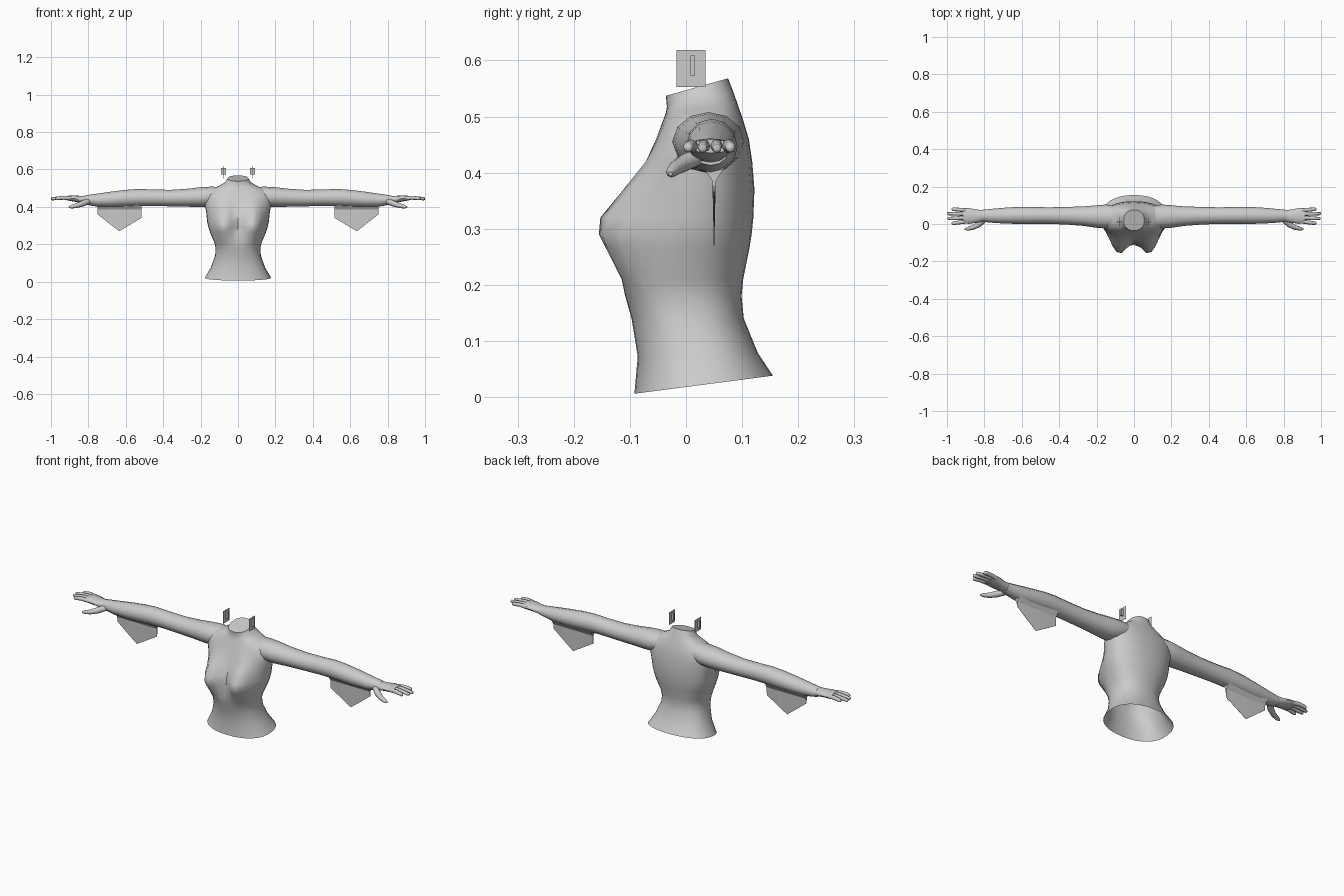
import bpy, bmesh
from math import sin, cos, pi, exp, copysign
from mathutils import Vector

if "Cube" in bpy.data.objects:
    bpy.data.objects.remove(bpy.data.objects["Cube"])


def finish(name, bm, mirror=False, smooth=True):
    bmesh.ops.recalc_face_normals(bm, faces=bm.faces)
    me = bpy.data.meshes.new(name)
    bm.to_mesh(me)
    bm.free()
    ob = bpy.data.objects.new(name, me)
    bpy.context.collection.objects.link(ob)
    if mirror:
        ob.modifiers.new("Mirror", 'MIRROR')
    if smooth:
        bpy.ops.object.select_all(action='DESELECT')
        ob.select_set(True)
        bpy.context.view_layer.objects.active = ob
        bpy.ops.object.shade_smooth_by_angle(angle=0.9)
    return ob


def loft(bm, rings, cap_start=True, cap_end=True):
    loops = [[bm.verts.new(p) for p in r] for r in rings]
    n = len(loops[0])
    for a, b in zip(loops, loops[1:]):
        for i in range(n):
            j = (i + 1) % n
            bm.faces.new((a[i], a[j], b[j], b[i]))
    if cap_start:
        bm.faces.new(loops[0])
    if cap_end:
        bm.faces.new(loops[-1])


def arm_ring(x, y, z, ry, rz, n=12):
    return [(x, y + ry * cos(2 * pi * i / n), z + rz * sin(2 * pi * i / n)) for i in range(n)]


def tube(bm, pts, radii, n=8):
    # tapered limb through a few points
    rings = []
    for k, p in enumerate(pts):
        d = (Vector(pts[min(k + 1, len(pts) - 1)]) - Vector(pts[max(k - 1, 0)])).normalized()
        u = d.cross(Vector((0, 0, 1))).normalized()
        v = u.cross(d)
        rings.append([Vector(p) + radii[k] * (cos(2 * pi * i / n) * u + sin(2 * pi * i / n) * v)
                      for i in range(n)])
    loft(bm, rings)


def spow(v, e):
    return copysign(abs(v) ** e, v)


# torso: z, half width, front y, back y, tilt
rows = [(.018, .177, -.092, .155, .13), (.075, .145, -.086, .128, .03),
        (.14, .122, -.097, .103, 0), (.18, .12, -.108, .099, 0),
        (.21, .127, -.112, .102, 0), (.265, .15, -.10, .113, 0),
        (.29, .158, -.094, .117, 0), (.32, .165, -.088, .12, 0),
        (.37, .170, -.076, .122, 0), (.42, .18, -.065, .118, 0),
        (.46, .18, -.053, .112, 0), (.49, .15, -.042, .103, 0),
        (.51, .10, -.036, .093, .1), (.525, .068, -.034, .085, .2),
        (.547, .055, -.036, .075, .28)]
rings = []
for z, w, yf, yb, tilt in rows:
    ring = []
    for i in range(32):
        a = 2 * pi * i / 32
        x = w * spow(cos(a), .9)
        y = (yf + yb) / 2 + (yb - yf) / 2 * spow(sin(a), .85)
        if sin(a) < 0:
            dz = (z - .305) / (.085 if z > .305 else .07)
            y -= .078 * min(1, -1.5 * sin(a)) * exp(-dz * dz) * exp(-((abs(x) - .082) / .052) ** 2)
        ring.append((x, y, z + tilt * y))
    rings.append(ring)
bm = bmesh.new()
loft(bm, rings, cap_start=False)
finish("torso", bm)

# arms: x, y, z, y radius, z radius
bm = bmesh.new()
loft(bm, [arm_ring(*r) for r in [
    (.09, .040, .462, .055, .045), (.15, .040, .455, .064, .053), (.20, .040, .452, .060, .053),
    (.27, .042, .449, .052, .048), (.36, .044, .447, .047, .044), (.46, .045, .449, .044, .044),
    (.53, .046, .450, .045, .046), (.60, .046, .446, .046, .045), (.68, .045, .440, .043, .041),
    (.75, .044, .436, .038, .035), (.82, .044, .437, .031, .024)]])
finish("arm", bm, True)

# palm and fingers
bm = bmesh.new()
loft(bm, [arm_ring(*r) for r in [
    (.80, .044, .438, .029, .022), (.84, .042, .440, .035, .019),
    (.88, .043, .445, .042, .016), (.915, .044, .447, .040, .012)]])
for y0, y1, tip in [(.014, .004, .975), (.034, .030, .997), (.054, .055, 1.0), (.073, .079, .975)]:
    tube(bm, [(.89, y0, .445), (.93, (y0 + y1) / 2, .449), (.965, y1, .446), (tip - .004, y1, .443),
              (tip, y1, .442)], [.0105, .0105, .0095, .008, .004])
tube(bm, [(.80, .025, .430), (.83, -.002, .418), (.86, -.018, .408), (.89, -.026, .401), (.905, -.028, .398)],
     [.016, .016, .013, .010, .004])
finish("hand", bm, True)

# hanging sleeve drapes: x, top z, thin lower tip z
bm = bmesh.new()
cols = [(.515, .342), (.575, .306), (.635, .270), (.69, .312), (.75, .360)]
rings = []
for x, low in cols:
    rings.append([(x, .022, .425), (x, .047, .385), (x, .0495, low),
                  (x, .0505, low), (x, .053, .385), (x, .078, .425)])
loft(bm, rings)
finish("sleeve_drape", bm, True, False)

# earrings: a flat side plate crossed by a small thin bar
bm = bmesh.new()
for size, at in [((.002, .051, .066), (.077, .009, .586)), ((.027, .008, .035), (.077, .012, .591))]:
    vs = bmesh.ops.create_cube(bm, size=1)['verts']
    for v in vs:
        v.co = Vector([v.co[k] * size[k] + at[k] for k in range(3)])
finish("earring", bm, True, False)
